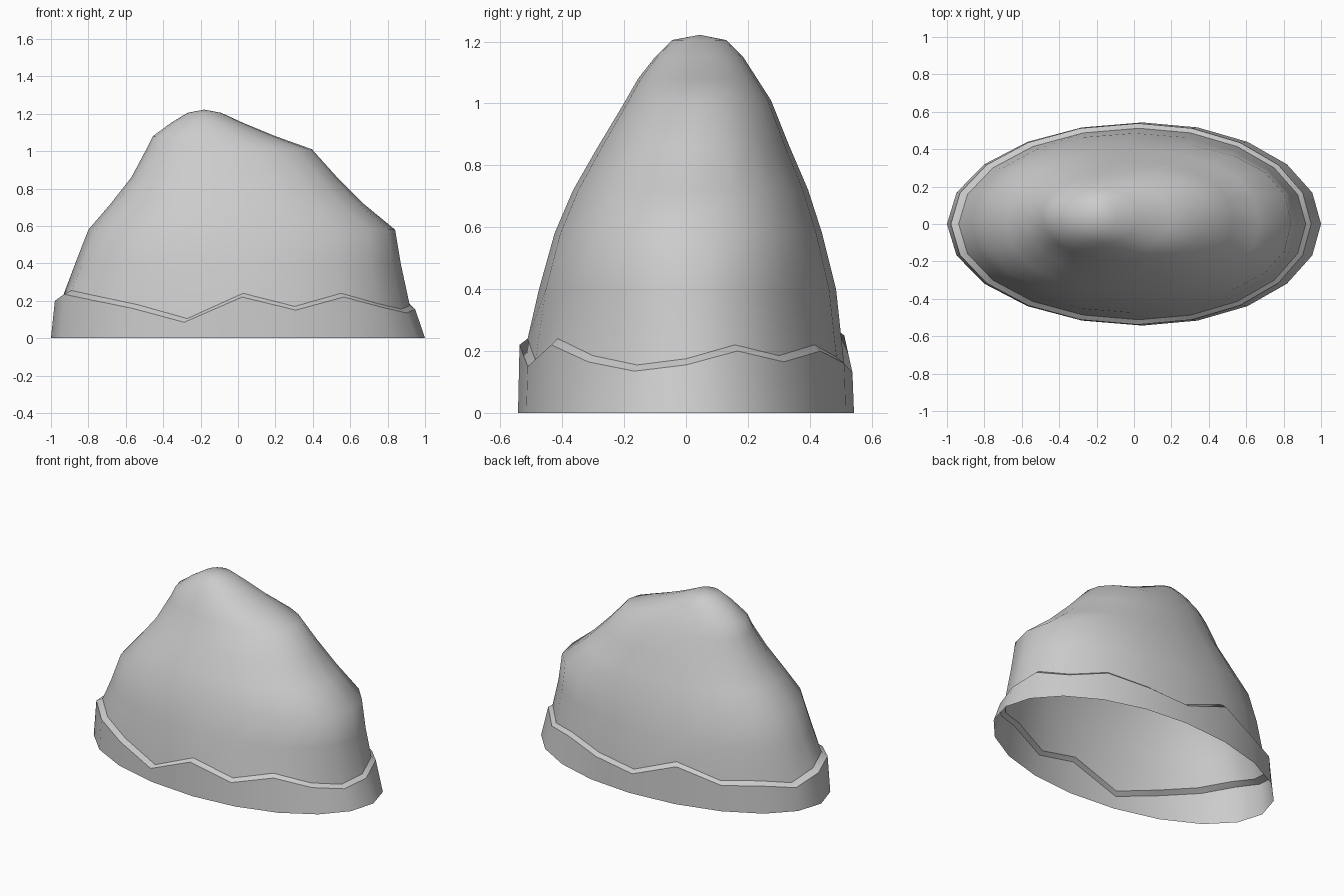
import bpy, bmesh, math

if "Cube" in bpy.data.objects:
    bpy.data.objects.remove(bpy.data.objects["Cube"])

N = 20
# zigzag height of the base collar, counter-clockwise from +x
RIM = [.155, .20, .165, .20, .16, .13, .25, .17, .18, .15,
       .20, .235, .205, .16, .085, .22, .15, .22, .165, .135]
# rock contours: z, x left, x right, y front, y back, squareness
LEVELS = [
    (.40, -.87, .87, -.475, .485, 2.1),
    (.58, -.80, .84, -.425, .44, 2.25),
    (.72, -.68, .67, -.365, .395, 2.2),
    (.86, -.57, .53, -.285, .335, 2.2),
    (1.01, -.49, .395, -.195, .275, 2.2),
    (1.08, -.455, .20, -.155, .23, 2.1),
    (1.15, -.36, .03, -.10, .185, 2),
    (1.205, -.27, -.09, -.045, .13, 2),
]


def contour(xl, xr, yf, yb, power=2.0):
    cx, cy = (xl + xr) / 2, (yf + yb) / 2
    pts = []
    for i in range(N):
        a = 2 * math.pi * i / N
        c, s = math.cos(a), math.sin(a)
        c = math.copysign(abs(c) ** (2 / power), c)
        s = math.copysign(abs(s) ** (2 / power), s)
        pts.append((cx + c * (xr - xl) / 2, cy + s * (yb - yf) / 2))
    return pts


bm = bmesh.new()


def ring(pts, heights):
    return [bm.verts.new((x, y, z)) for (x, y), z in zip(pts, heights)]


# base, collar top, collar lip
base = [(x + .045 * (1 - abs(x)), y) for x, y in contour(-1, 1, -.543, .543)]
rings = [
    ring(base, [0] * N),
    ring([(x + .04 * (1 - abs(x)), y) for x, y in contour(-.98, .945, -.538, .538)], RIM),
    ring([(x + .04 * (1 - abs(x)), y) for x, y in contour(-.94, .915, -.512, .512)],
         [z + .02 for z in RIM]),
]
# rock body
for z, xl, xr, yf, yb, p in LEVELS:
    rings.append(ring(contour(xl, xr, yf, yb, p), [z] * N))

for lo, hi in zip(rings, rings[1:]):
    for i in range(N):
        j = (i + 1) % N
        bm.faces.new((lo[i], lo[j], hi[j], hi[i]))

# rounded summit
tip = bm.verts.new((-.18, .045, 1.222))
for i in range(N):
    bm.faces.new((rings[-1][i], rings[-1][(i + 1) % N], tip))

# smooth everywhere except along the collar lip
for f in bm.faces:
    f.smooth = True
for r in rings[1:3]:
    for i in range(N):
        bm.edges.get((r[i], r[(i + 1) % N])).smooth = False

mesh = bpy.data.meshes.new("rock")
bm.to_mesh(mesh)
bm.free()
rock = bpy.data.objects.new("rock", mesh)
bpy.context.collection.objects.link(rock)
